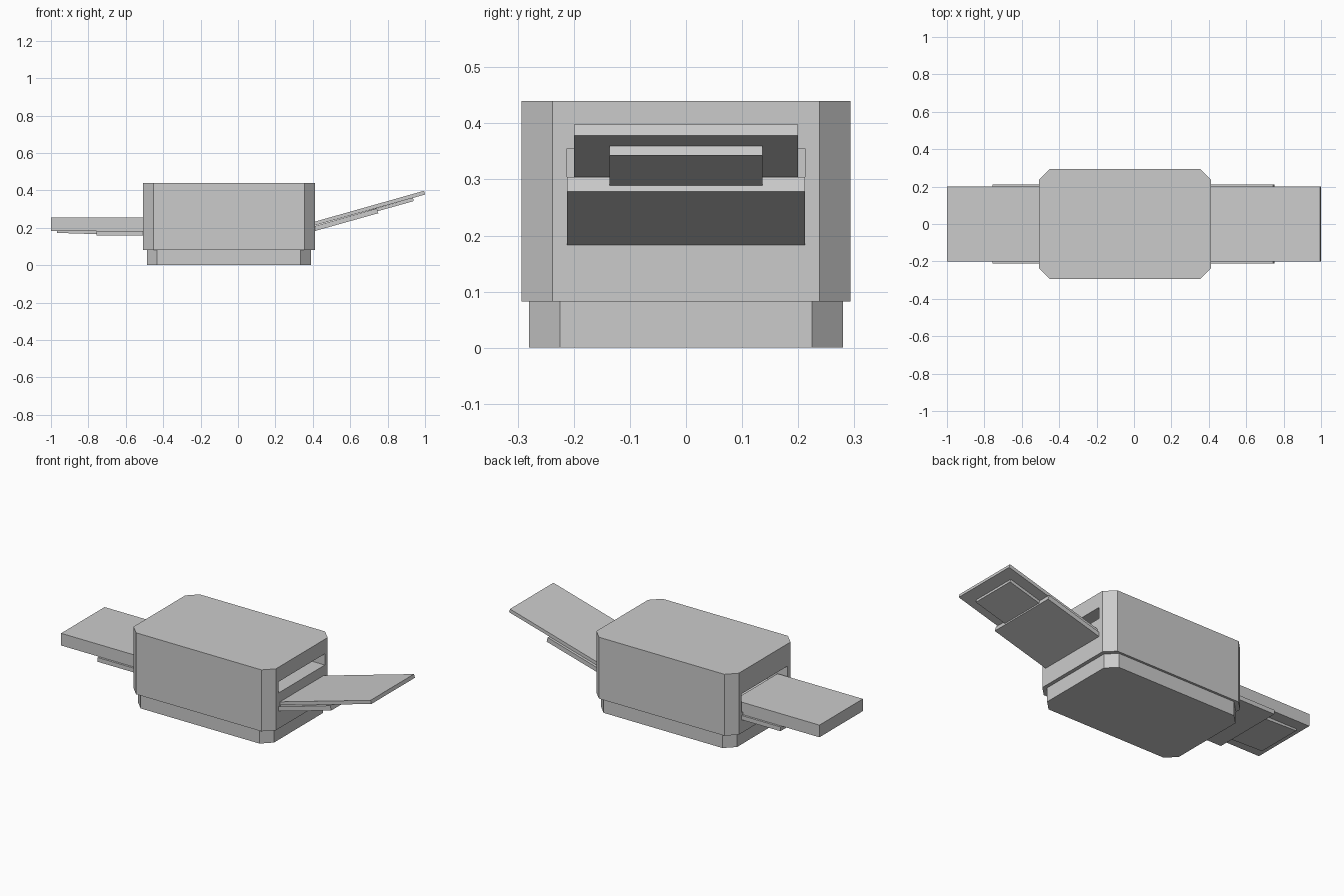
import bpy
import bmesh

cube = bpy.data.objects.get("Cube")
if cube:
    bpy.data.objects.remove(cube, do_unlink=True)

grey = bpy.data.materials.new("light_grey")
grey.use_nodes = True
COLOUR = (0.6, 0.6, 0.6, 1)
grey.diffuse_color = COLOUR
grey.node_tree.nodes["Principled BSDF"].inputs["Base Color"].default_value = COLOUR


def prism(name, ring, offset):
    """Extrude a closed ring of points along an offset vector."""
    bm = bmesh.new()
    face = bm.faces.new([bm.verts.new(p) for p in ring])
    new = bmesh.ops.extrude_face_region(bm, geom=[face])["geom"]
    bmesh.ops.translate(bm, vec=offset,
                        verts=[v for v in new if isinstance(v, bmesh.types.BMVert)])
    bmesh.ops.recalc_face_normals(bm, faces=bm.faces)
    mesh = bpy.data.meshes.new(name)
    bm.to_mesh(mesh)
    bm.free()
    mesh.materials.append(grey)
    obj = bpy.data.objects.new(name, mesh)
    bpy.context.collection.objects.link(obj)
    return obj


def chamfered_block(name, x0, x1, half_y, z0, z1, c):
    """Upright block with its four vertical corners cut."""
    y = half_y
    ring = [(x0 + c, -y), (x1 - c, -y), (x1, c - y), (x1, y - c),
            (x1 - c, y), (x0 + c, y), (x0, y - c), (x0, c - y)]
    return prism(name, [(a, b, z0) for a, b in ring], (0, 0, z1 - z0))


def slab(name, profile, half_y):
    """Side profile in x and z, extruded across the width."""
    return prism(name, [(x, -half_y, z) for x, z in profile], (0, 2 * half_y, 0))


def box_profile(x0, x1, z0, z1):
    return [(x0, z0), (x1, z0), (x1, z1), (x0, z1)]


# Housing and its slightly smaller base
body = chamfered_block("body", -0.507, 0.411, 0.293, 0.082, 0.44, 0.055)
chamfered_block("base", -0.487, 0.39, 0.28, 0, 0.082, 0.055)

# Paper openings in both ends
for name, profile in (("left_slot_cutter", box_profile(0.2, 0.5, 0.29, 0.355)),
                      ("right_slot_cutter", box_profile(-0.6, -0.3, 0.2, 0.31))):
    cutter = slab(name, profile, 0.212)
    cutter.hide_render = True
    cutter.hide_viewport = True
    cut = body.modifiers.new(name, "BOOLEAN")
    cut.operation = "DIFFERENCE"
    cut.solver = "EXACT"
    cut.object = cutter

# Raised feed tray: long sheet, wide support and narrow extension
SLOPE = 0.28


def tilted(x0, x1, end_z, thick):
    start_z = end_z - SLOPE * (x1 - x0)
    return [(x0, start_z), (x1, end_z),
            (x1 - SLOPE * thick, end_z + thick), (x0, start_z + thick)]


slab("feed_tray", tilted(0.405, 1.0, 0.378, 0.02), 0.2)
slab("feed_tray_support", tilted(0.405, 0.75, 0.278, 0.026), 0.212)
slab("feed_tray_extension", tilted(0.7, 0.94, 0.343, 0.017), 0.136)

# Level output tray with the same parts below
slab("output_tray", box_profile(-1.0, -0.45, 0.184, 0.255), 0.2)
slab("output_tray_support", box_profile(-0.757, -0.45, 0.159, 0.184), 0.212)
slab("output_tray_extension",
     [(-0.967, 0.173), (-0.75, 0.166), (-0.75, 0.184), (-0.967, 0.184)], 0.136)
